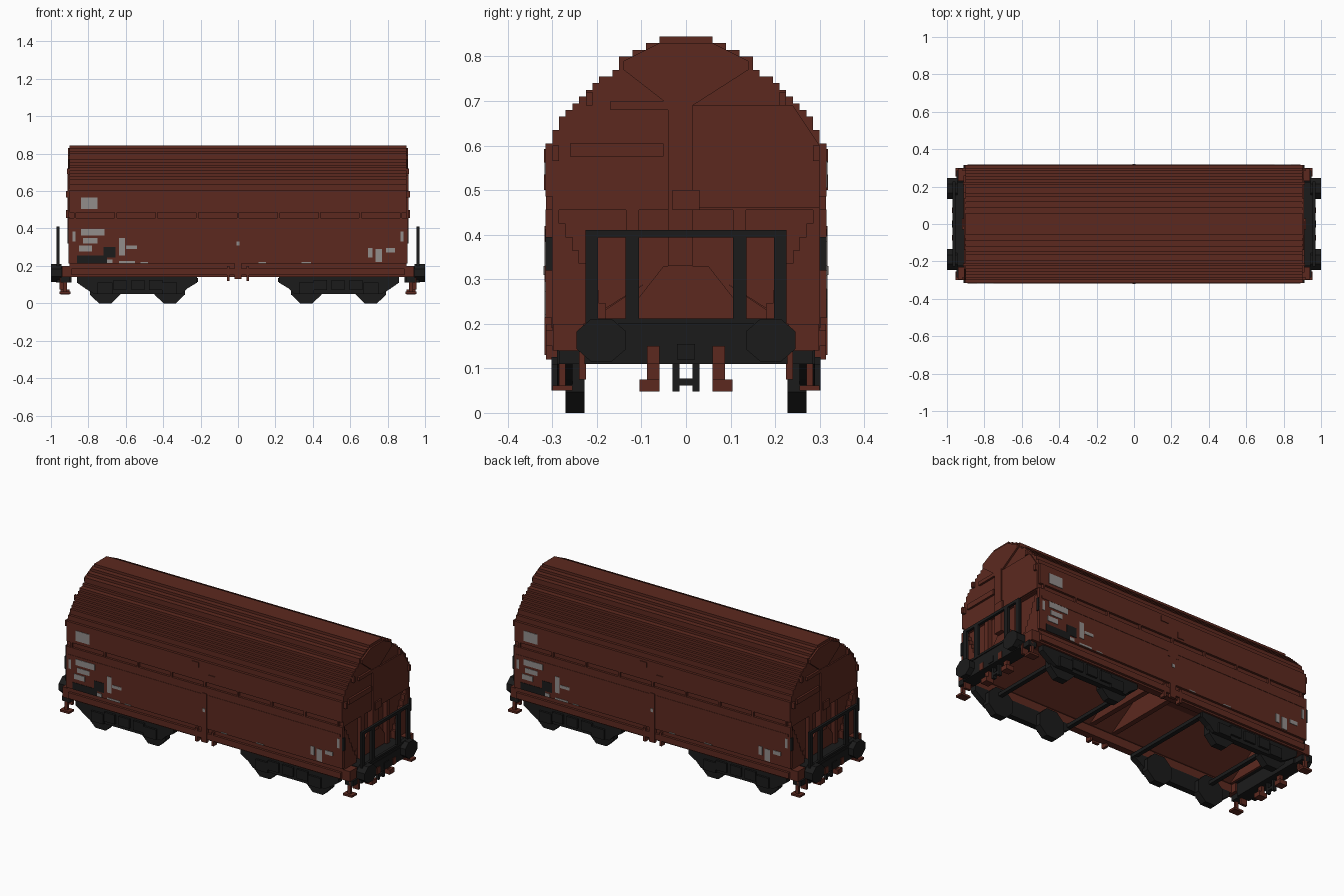
import bpy, bmesh, math
from mathutils import Matrix, Vector

if "Cube" in bpy.data.objects:
    bpy.data.objects.remove(bpy.data.objects["Cube"])


def material(name, rgb):
    m = bpy.data.materials.new(name)
    m.use_nodes = True
    m.diffuse_color = (*rgb, 1)
    m.node_tree.nodes["Principled BSDF"].inputs["Base Color"].default_value = (*rgb, 1)
    return m


BROWN = material("oxide brown", (.107, .022, .0135))
BLACK = material("chassis black", (.011, .011, .011))
GREY = material("marking grey", (.29, .27, .26))
V = .015  # block size


def finish(name, bm, mat):
    mesh = bpy.data.meshes.new(name)
    bmesh.ops.recalc_face_normals(bm, faces=bm.faces)
    bm.to_mesh(mesh)
    bm.free()
    mesh.materials.append(mat)
    ob = bpy.data.objects.new(name, mesh)
    bpy.context.collection.objects.link(ob)


def copies(sym):
    """Sign pairs: none, turned half round, or mirrored to ends, sides or all corners."""
    return {"one": [(1, 1)], "turn": [(1, 1), (-1, -1)], "ends": [(1, 1), (-1, 1)],
            "sides": [(1, 1), (1, -1)], "all": [(1, 1), (-1, 1), (1, -1), (-1, -1)]}[sym]


def boxes(name, mat, items, sym="one"):
    """Boxes given as x0, x1, y0, y1, z0, z1, repeated by symmetry."""
    bm = bmesh.new()
    for sx, sy in copies(sym):
        for x0, x1, y0, y1, z0, z1 in items:
            size = Vector((x1 - x0, y1 - y0, z1 - z0))
            mid = Vector((sx * (x0 + x1) / 2, sy * (y0 + y1) / 2, (z0 + z1) / 2))
            bmesh.ops.create_cube(bm, size=1, matrix=Matrix.Translation(mid) @ Matrix.Diagonal((*size, 1)))
    finish(name, bm, mat)


def prism(name, mat, outline, axis, a, b, sym="one"):
    """Extrude an outline along x (points y, z) or along y (points x, z)."""
    bm = bmesh.new()
    for sx, sy in copies(sym):
        rings = []
        for d in (a, b):
            pts = [(d, p, z) if axis == "x" else (p, d, z) for p, z in outline]
            rings.append([bm.verts.new((sx * x, sy * y, z)) for x, y, z in pts])
        bm.faces.new(rings[0])
        bm.faces.new(rings[1])
        n = len(outline)
        for i in range(n):
            j = (i + 1) % n
            bm.faces.new((rings[0][i], rings[0][j], rings[1][j], rings[1][i]))
    finish(name, bm, mat)


def mirrored(half):
    """Close a half outline by mirroring its first coordinate."""
    return half + [(-p, z) for p, z in reversed(half)]


# Upper body and stepped roof, one block per step
half_blocks = [20, 20, 19, 19, 18, 17, 16, 15, 14, 13, 11, 10, 10, 8, 6, 4]
side = [(.315, .486), (.315, .605)]
for i, n in enumerate(half_blocks):
    side += [(n * V, .605 + i * V), (n * V, .605 + (i + 1) * V)]
prism("roof_and_upper_body", BROWN, mirrored(side), "x", -.9, .9)

# Gable panels, centre column and trims on each end
prism("gable_panel", BROWN, [(.015, .46), (.3, .46), (.3, .6), (.24, .69), (.015, .69)], "x", .9, .908, "turn")
prism("gable_head", BROWN, [(-.05, .7), (.015, .69), (.14, .77), (.14, .79), (.06, .83), (-.06, .83),
                            (-.14, .79), (-.14, .77)], "x", .9, .91, "turn")
boxes("end_column", BROWN, [(.87, .912, -.04, .015, .33, .7), (.9, .92, -.03, .03, .455, .5)], "turn")
boxes("end_trim", BROWN, [(.87, .9, -.3, .3, .455, .487), (.9, .912, -.26, -.05, .575, .605),
                          (.9, .912, -.17, -.04, .68, .7)], "turn")
boxes("corner_brackets", BROWN, [(.89, .92, .285, .3, .565, .6), (.89, .915, .21, .225, .69, .72)], "all")

# Hopper with a ridged floor open from below, and cross walls under the ridge
ridge = [(.03, .33), (.25, .19), (.302, .19), (.302, .487)]
prism("hopper", BROWN, mirrored(ridge), "x", -.875, .875)
prism("ridge_cross_wall", BROWN, mirrored([(.25, .19), (.03, .332)]), "x", .06, .09, "ends")
prism("ridge_end_wall", BROWN, mirrored([(.25, .185), (.03, .332)]), "x", .86, .875, "ends")
prism("ridge_end_plate", BROWN, mirrored([(.105, .19), (.105, .26), (.05, .33)]), "x", .87, .885, "ends")

# Side walls with a segmented groove, and sills
boxes("side_wall", BROWN, [(-.905, .905, .3, .315, .213, .457)], "sides")
ribs = [(-.878 + i * .218, -.866 + i * .218, .3, .314, .457, .487) for i in range(9)]
boxes("groove_ribs", BROWN, ribs, "sides")
boxes("side_sill", BROWN, [(-.89, .89, .26, .3, .14, .213), (-.89, .89, .29, .314, .15, .185)], "sides")
boxes("side_rail", BROWN, [(-.89, .89, .31, .317, .398, .413)], "sides")
boxes("centre_post", BROWN, [(-.018, .018, .3, .318, .13, .42), (-.035, .035, .3, .317, .37, .41),
                             (-.06, -.045, .28, .314, .12, .2), (.045, .06, .28, .314, .12, .2)], "sides")
boxes("side_catches", BROWN, [(-.08, -.035, -.319, -.31, .562, .592), (.03, .075, -.319, -.31, .5, .535)], "turn")

# Stepped corner gussets and inner end posts
gusset = [(.3, .2), (.3, .455)]
for i in range(8):
    gusset += [(.285 - i * V, .455 - i * 2 * V), (.285 - i * V, .425 - i * 2 * V)]
prism("corner_gussets", BROWN, gusset + [(.18, .2)], "x", .87, .9, "all")
boxes("end_posts", BROWN, [(.87, .9, .105, .135, .2, .46)], "all")

# End platform, headstock and railing
boxes("headstock", BLACK, [(.89, .968, -.228, .228, .11, .185), (.9, .95, -.285, .285, .11, .14)], "ends")
boxes("platform", BLACK, [(.87, .965, -.225, .225, .185, .2), (.955, .97, -.225, .225, .2, .212)], "ends")
boxes("railing_posts", BLACK, [(.955, .97, .198, .226, .2, .41), (.955, .97, .105, .136, .2, .41)], "all")
boxes("railing_top", BLACK, [(.955, .97, -.226, .226, .394, .41)], "ends")
boxes("grab_handles", BLACK, [(.9, .912, .3, .315, .32, .395)], "all")
boxes("end_sill", BROWN, [(.88, .94, .23, .298, .14, .2)], "all")

# Buffers and couplings
octagon = [(.19 + .06 * math.cos(math.pi * (k + .5) / 4), .163 + .052 * math.sin(math.pi * (k + .5) / 4))
           for k in range(8)]
prism("buffers", BLACK, octagon, "x", .945, 1.0, "all")
boxes("coupling_link", BLACK, [(.92, .94, .015, .03, .048, .12), (.92, .94, -.03, -.015, .048, .12),
                               (.92, .94, -.015, .015, .062, .077), (.96, .972, -.02, .02, .12, .155)], "ends")
boxes("brake_hoses", BROWN, [(.915, .935, .06, .088, .06, .12), (.96, .972, .06, .088, .11, .15),
                             (.9, .95, .06, .104, .048, .075)], "all")
boxes("corner_steps", BROWN, [(.915, .955, .225, .24, .075, .14), (.915, .935, .27, .285, .06, .14),
                              (.895, .955, .255, .3, .05, .062)], "all")

# Wheels, axles and bogie frames
for label, cx in (("outer", .71), ("inner", .365)):
    ring = [(cx + .088 * math.cos(math.pi * (k + .5) / 4), .08 + .087 * math.sin(math.pi * (k + .5) / 4))
            for k in range(8)]
    prism(label + "_wheels", BLACK, ring, "y", .228, .27, "all")
    boxes(label + "_axle_boxes", BLACK, [(cx - .04, cx + .04, .26, .302, .05, .11)], "all")
boxes("axles", BLACK, [(.7, .725, -.28, .28, .112, .132), (.215, .24, -.28, .28, .115, .135)], "ends")
frame = [(.86, .14), (.86, .11), (.81, .075), (.77, .05), (.3, .05), (.27, .08), (.22, .11), (.22, .14)]
prism("bogie_frames", BLACK, frame, "y", .255, .29, "all")
boxes("spring_blocks", BLACK, [(x - .035, x + .035, .285, .302, .07, .125) for x in (.44, .535, .63)], "all")


# Painted markings, as thin plates on both long sides
def plates(name, mat, y, rects):
    boxes(name, mat, [(x0, x1, -y, .005 - y, z0, z1) for x0, x1, z0, z1 in rects], "turn")


plates("grey_markings", GREY, .3175, [
    (-.84, -.75, .505, .565), (-.84, -.715, .362, .397), (-.83, -.75, .32, .348), (-.85, -.78, .278, .308),
    (-.635, -.605, .255, .35), (-.6, -.54, .29, .308), (-.635, -.55, .214, .225), (-.7, -.67, .215, .235),
    (.695, .72, .245, .295), (.735, .77, .22, .29), (.79, .84, .272, .295), (.87, .885, .33, .385),
    (-.885, -.87, .33, .385), (-.52, -.48, .214, .22), (.11, .15, .214, .22), (.34, .39, .214, .22)])
plates("post_marking", GREY, .32, [(-.008, .008, .31, .33)])
plates("dark_markings", BLACK, .3175, [(-.86, -.7, .214, .255), (-.72, -.655, .245, .302)])
